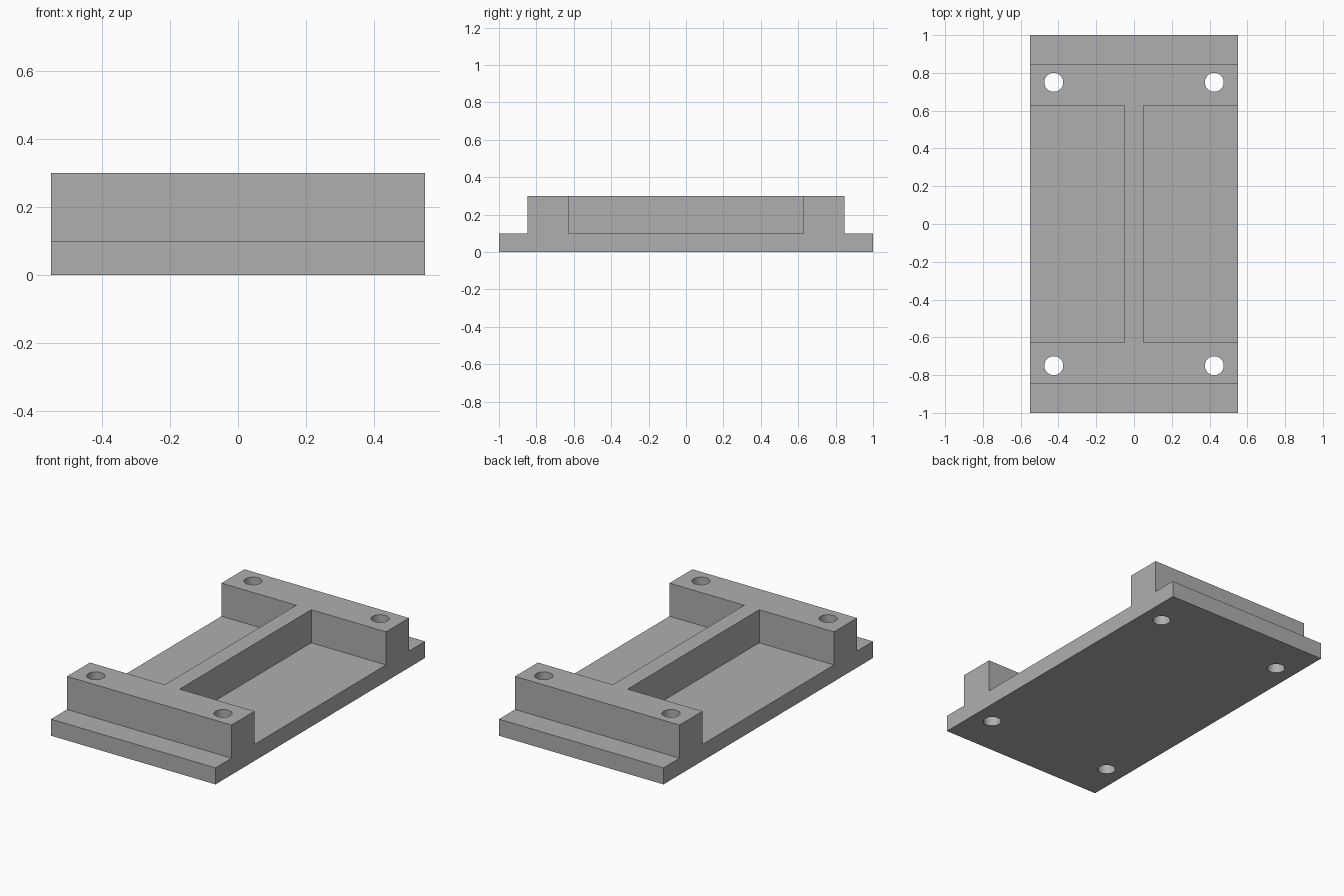
import bpy
import bmesh
from mathutils import Matrix, Vector

cube = bpy.data.objects.get("Cube")
if cube:
    bpy.data.objects.remove(cube, do_unlink=True)

HALF_W, HALF_L = 0.55, 1.0
STEP_Z, TOP_Z = 0.1, 0.3
BLOCK_Y, POCKET_Y, RIB_X = 0.847, 0.628, 0.05
HOLE_X, HOLE_Y, HOLE_R = 0.425, 0.75, 0.05

grey = bpy.data.materials.new("plain_grey")
grey.use_nodes = True
colour = (0.43, 0.43, 0.43, 1)
grey.diffuse_color = colour
grey.node_tree.nodes["Principled BSDF"].inputs["Base Color"].default_value = colour


def make_object(name, bm):
    bmesh.ops.recalc_face_normals(bm, faces=bm.faces)
    mesh = bpy.data.meshes.new(name)
    bm.to_mesh(mesh)
    bm.free()
    mesh.materials.append(grey)
    obj = bpy.data.objects.new(name, mesh)
    bpy.context.collection.objects.link(obj)
    return obj


# Mounting block: stepped side profile extruded across the width
half = [(HALF_L, 0), (HALF_L, STEP_Z), (BLOCK_Y, STEP_Z), (BLOCK_Y, TOP_Z)]
profile = half + [(-y, z) for y, z in reversed(half)]
bm = bmesh.new()
face = bm.faces.new([bm.verts.new((-HALF_W, y, z)) for y, z in profile])
side = bmesh.ops.extrude_face_region(bm, geom=[face])
bmesh.ops.translate(bm, vec=(2 * HALF_W, 0, 0),
                    verts=[v for v in side["geom"] if isinstance(v, bmesh.types.BMVert)])
block = make_object("mounting_block", bm)

# Cutters: open pockets either side of the rib, and four bolt holes
bm = bmesh.new()
low, high = Vector((RIB_X, -POCKET_Y, STEP_Z)), Vector((HALF_W + 0.1, POCKET_Y, TOP_Z + 0.1))
for sx in (-1, 1):
    centre = (low + high) / 2
    centre.x *= sx
    bmesh.ops.create_cube(bm, size=1, matrix=Matrix.Translation(centre)
                          @ Matrix.Diagonal((high - low).to_4d()))
    for sy in (-1, 1):
        bmesh.ops.create_cone(bm, cap_ends=True, segments=48, radius1=HOLE_R, radius2=HOLE_R,
                              depth=1, matrix=Matrix.Translation((sx * HOLE_X, sy * HOLE_Y, 0.2)))
cutter = make_object("pocket_and_hole_cutter", bm)
cutter.hide_render = True

# Apply the cut and discard the cutter
cut = block.modifiers.new("pockets_and_holes", "BOOLEAN")
cut.operation = "DIFFERENCE"
cut.solver = "EXACT"
cut.object = cutter
bpy.ops.object.select_all(action="DESELECT")
block.select_set(True)
bpy.context.view_layer.objects.active = block
bpy.ops.object.modifier_apply(modifier=cut.name)
bpy.data.objects.remove(cutter, do_unlink=True)

# Smooth hole walls, sharp edges elsewhere
bpy.ops.object.shade_smooth_by_angle()
